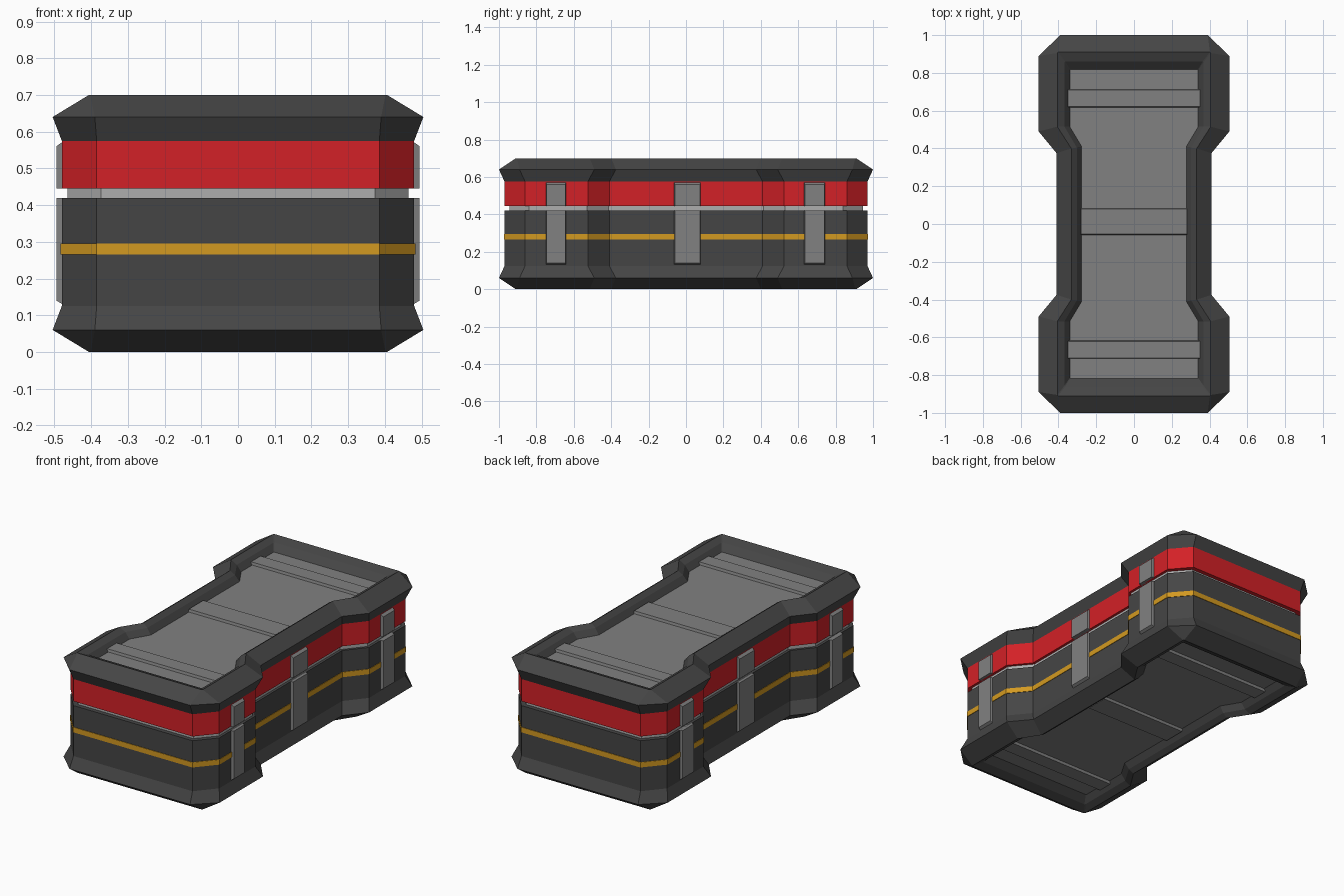
import bpy, bmesh

if "Cube" in bpy.data.objects:
    bpy.data.objects.remove(bpy.data.objects["Cube"])


def material(name, rgb):
    m = bpy.data.materials.new(name)
    m.diffuse_color = (*rgb, 1)
    m.use_nodes = True
    m.node_tree.nodes["Principled BSDF"].inputs["Base Color"].default_value = m.diffuse_color
    return m


DARK = material("dark_grey", (0.06, 0.06, 0.06))
GREY = material("mid_grey", (0.22, 0.22, 0.22))
LIGHT = material("light_grey", (0.42, 0.42, 0.42))
RED = material("red", (0.65, 0.015, 0.02))
YELLOW = material("yellow", (0.65, 0.32, 0.015))


def add_object(name, bm, mat):
    bmesh.ops.recalc_face_normals(bm, faces=bm.faces)
    me = bpy.data.meshes.new(name)
    bm.to_mesh(me)
    bm.free()
    me.materials.append(mat)
    ob = bpy.data.objects.new(name, me)
    bpy.context.collection.objects.link(ob)
    return ob


def outline(quarter):
    """Mirror four corner points into the 16-point waisted outline."""
    q = quarter
    right = q + [(x, -y) for x, y in reversed(q)]
    return right + [(-x, y) for x, y in reversed(right)]


def loft(name, layers, mat):
    """Join (quarter outline, z) layers into a closed solid."""
    bm = bmesh.new()
    rings = [[bm.verts.new((x, y, z)) for x, y in outline(q)] for q, z in layers]
    for a, b in zip(rings, rings[1:]):
        for i in range(16):
            j = (i + 1) % 16
            bm.faces.new((a[i], a[j], b[j], b[i]))
    bm.faces.new(rings[0])
    bm.faces.new(rings[-1])
    return add_object(name, bm, mat)


# Quarter outlines, from the end chamfer to the waist
BODY = [(0.385, 0.97), (0.48, 0.86), (0.48, 0.525), (0.385, 0.41)]
STRIPE = [(0.386, 0.973), (0.483, 0.861), (0.483, 0.524), (0.388, 0.409)]
SEAL = [(0.373, 0.945), (0.465, 0.84), (0.465, 0.53), (0.37, 0.415)]
FLARE = [(0.39, 1.0), (0.505, 0.89), (0.505, 0.49), (0.41, 0.375)]
RIDGE = [(0.402, 0.91), (0.406, 0.905), (0.406, 0.515), (0.332, 0.40)]
LIP = [(0.364, 0.86), (0.368, 0.855), (0.368, 0.515), (0.303, 0.405)]
FLOOR = [(0.338, 0.817), (0.34, 0.815), (0.34, 0.515), (0.277, 0.41)]

# Lower tub and upper rim, each with a recessed panel
loft("lower_tub", [(FLOOR, 0.055), (LIP, 0.02), (RIDGE, 0), (FLARE, 0.06),
                   (BODY, 0.125), (BODY, 0.42)], DARK)
loft("top_rim", [(BODY, 0.575), (FLARE, 0.64), (RIDGE, 0.7), (LIP, 0.68),
                 (FLOOR, 0.645)], DARK)
loft("top_panel", [(FLOOR, 0.635), (FLOOR, 0.647)], GREY)
loft("bottom_panel", [(FLOOR, 0.053), (FLOOR, 0.065)], GREY)

# Coloured bands and the seal between lid and tub
loft("lid_band", [(BODY, 0.445), (BODY, 0.575)], RED)
loft("seal", [(SEAL, 0.42), (SEAL, 0.445)], LIGHT)
loft("stripe", [(STRIPE, 0.265), (STRIPE, 0.295)], YELLOW)


def tapered_block(name, base, top, mat):
    """Solid between two four-point rectangles."""
    bm = bmesh.new()
    a = [bm.verts.new(p) for p in base]
    b = [bm.verts.new(p) for p in top]
    for i in range(4):
        j = (i + 1) % 4
        bm.faces.new((a[i], a[j], b[j], b[i]))
    bm.faces.new(a)
    bm.faces.new(b)
    return add_object(name, bm, mat)


# Side clips: upper and lower halves with a chamfered outer end
for side in (-1, 1):
    for label, y0, y1, x in (("front", -0.75, -0.64, 0.495),
                             ("middle", -0.065, 0.08, 0.40),
                             ("rear", 0.63, 0.745, 0.495)):
        for part, z0, z1, c0, c1 in (("lower", 0.125, 0.42, 0.015, 0),
                                     ("upper", 0.445, 0.578, 0, 0.018)):
            xi, xo, e = side * (x - 0.025), side * x, 0.005
            tapered_block(f"{label}_{part}_clip",
                          [(xi, y0, z0), (xi, y1, z0), (xi, y1, z1), (xi, y0, z1)],
                          [(xo, y0 + e, z0 + c0), (xo, y1 - e, z0 + c0),
                           (xo, y1 - e, z1 - c1), (xo, y0 + e, z1 - c1)], GREY)

# Cross bands on the top and bottom panels
for face, zi, zo in (("top", 0.64, 0.662), ("bottom", 0.06, 0.038)):
    for label, y0, y1, x in (("front", -0.715, -0.615, 0.35),
                             ("middle", -0.06, 0.085, 0.28),
                             ("rear", 0.615, 0.715, 0.35)):
        e = 0.006
        tapered_block(f"{label}_{face}_band",
                      [(-x, y0, zi), (x, y0, zi), (x, y1, zi), (-x, y1, zi)],
                      [(-x, y0 + e, zo), (x, y0 + e, zo),
                       (x, y1 - e, zo), (-x, y1 - e, zo)], GREY)
